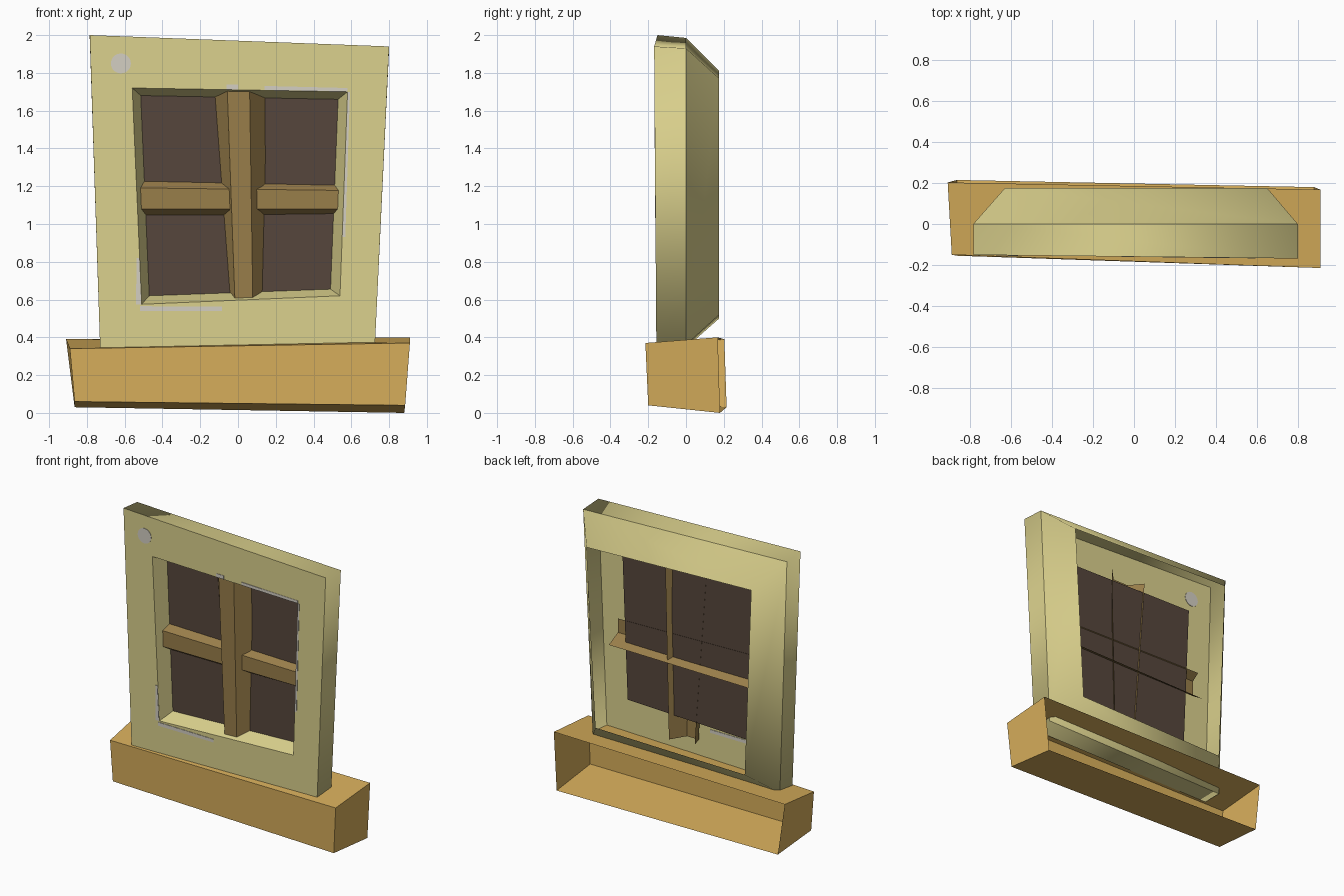
import bpy, bmesh, math

if "Cube" in bpy.data.objects:
    bpy.data.objects.remove(bpy.data.objects["Cube"])

def material(name, rgb):
    lin = [(c / 255 / 12.92) if c < 11 else ((c / 255 + 0.055) / 1.055) ** 2.4 for c in rgb]
    m = bpy.data.materials.new(name)
    m.diffuse_color = (*lin, 1)
    m.use_nodes = True
    m.node_tree.nodes["Principled BSDF"].inputs["Base Color"].default_value = m.diffuse_color
    return m

CREAM = material("cream_paint", (219, 209, 141))
ORANGE = material("orange_wood", (215, 174, 91))
BROWN = material("brown_wood", (153, 126, 74))
DARK = material("dark_glass", (86, 70, 60))
GREY = material("pale_grey_chips", (212, 207, 195))

def build(name, bm, mat, recalc=True):
    if recalc:
        bmesh.ops.recalc_face_normals(bm, faces=bm.faces)
    me = bpy.data.meshes.new(name)
    bm.to_mesh(me)
    bm.free()
    me.materials.append(mat)
    ob = bpy.data.objects.new(name, me)
    bpy.context.collection.objects.link(ob)
    return ob

def loft(rings, closed=True):
    """Join successive point rings with quads."""
    bm = bmesh.new()
    rows = [[bm.verts.new(p) for p in r] for r in rings]
    n = len(rings[0])
    for a, b in zip(rows, rows[1:]):
        for i in range(n if closed else n - 1):
            j = (i + 1) % n
            bm.faces.new((a[i], a[j], b[j], b[i]))
    return bm, rows

def front_y(x, z):
    """Slightly skewed plane of the frame's front."""
    return -0.153 - 0.0115 * x - 0.0068 * (z - 1.0)

def on_front(pts):
    return [(x, front_y(x, z), z) for x, z in pts]

def at_y(pts, y):
    return [(x, y, z) for x, z in pts]

# Frame: reveal, front border, outer sides, tapered open back
# corner order: bottom left, bottom right, top right, top left
PANE_Y = -0.052
pane_pts = [(-0.47, 0.62), (0.49, 0.655), (0.53, 1.66), (-0.515, 1.68)]
opening = [(-0.51, 0.575), (0.54, 0.62), (0.58, 1.70), (-0.56, 1.72)]
outer = [(-0.73, 0.345), (0.725, 0.36), (0.80, 1.94), (-0.785, 2.0)]
middle = [(-0.73, 0.345), (0.725, 0.36), (0.80, 1.93), (-0.785, 1.985)]
back = [(-0.58, 0.50), (0.58, 0.52), (0.65, 1.77), (-0.63, 1.81)]
bm, rows = loft([at_y(pane_pts, PANE_Y), on_front(opening), on_front(outer),
                 at_y(middle, 0.0), at_y(back, 0.176)])
# soft corners on the outer bands, crisp edges along each ring
bm.faces.ensure_lookup_table()
for f in bm.faces[8:]:
    f.smooth = True
for row in rows:
    for i in range(4):
        bm.edges.get((row[i], row[(i + 1) % 4])).smooth = False
build("frame", bm, CREAM)

# Glass pane at the back of the reveal
bm = bmesh.new()
bm.faces.new([bm.verts.new(p) for p in at_y(pane_pts, PANE_Y)])
build("glass_pane", bm, DARK)

# Glazing bars: open channels with flared sides poking through the pane
def bar(name, end_a, end_b):
    bm, _ = loft([end_a, end_b], closed=False)
    return build(name, bm, BROWN, recalc=False)

bar("vertical_bar",
    [(-0.035, -0.047, 0.48), (-0.012, -0.125, 0.48), (0.08, -0.125, 0.48), (0.145, -0.018, 0.48)],
    [(-0.13, -0.047, 1.74), (-0.058, -0.135, 1.74), (0.061, -0.135, 1.74), (0.175, -0.018, 1.74)])
bar("horizontal_bar",
    [(-0.59, 0.0, 1.015), (-0.59, -0.10, 1.08), (-0.59, -0.10, 1.192), (-0.59, -0.047, 1.232)],
    [(0.60, 0.0, 1.03), (0.60, -0.10, 1.08), (0.60, -0.10, 1.177), (0.60, -0.047, 1.207)])

# Sill: skewed box, open at the back
front_ring = [(-0.865, -0.155, 0.06), (0.885, -0.20, 0.04), (0.91, -0.215, 0.37), (-0.89, -0.15, 0.34)]
back_ring = [(-0.865, 0.215, 0.03), (0.88, 0.18, 0.0), (0.91, 0.168, 0.40), (-0.91, 0.203, 0.39)]
bm, rows = loft([front_ring, back_ring])
bm.faces.new(rows[0])
build("sill", bm, ORANGE)

# Paint chips: thin plates visible on both sides of the front border
def chip(name, pts):
    bm, rows = loft([[(x, front_y(x, z) + d, z) for x, z in pts] for d in (-0.003, 0.003)])
    for r in rows:
        bm.faces.new(r)
    build(name, bm, GREY)

chip("chip_round", [(-0.62 + 0.053 * math.cos(i * math.tau / 20),
                     1.85 + 0.053 * math.sin(i * math.tau / 20)) for i in range(20)])
chip("chip_top", [(0.14, 1.709), (0.58, 1.701), (0.58, 1.72), (0.14, 1.731)])
chip("chip_top_small", [(-0.06, 1.713), (0.0, 1.712), (0.0, 1.738), (-0.06, 1.738)])
chip("chip_right", [(0.553, 0.93), (0.568, 0.93), (0.593, 1.70), (0.581, 1.70)])
chip("chip_left", [(-0.54, 0.575), (-0.512, 0.575), (-0.523, 0.82), (-0.537, 0.82)])
chip("chip_bottom", [(-0.52, 0.54), (-0.085, 0.54), (-0.085, 0.562), (-0.52, 0.565)])
